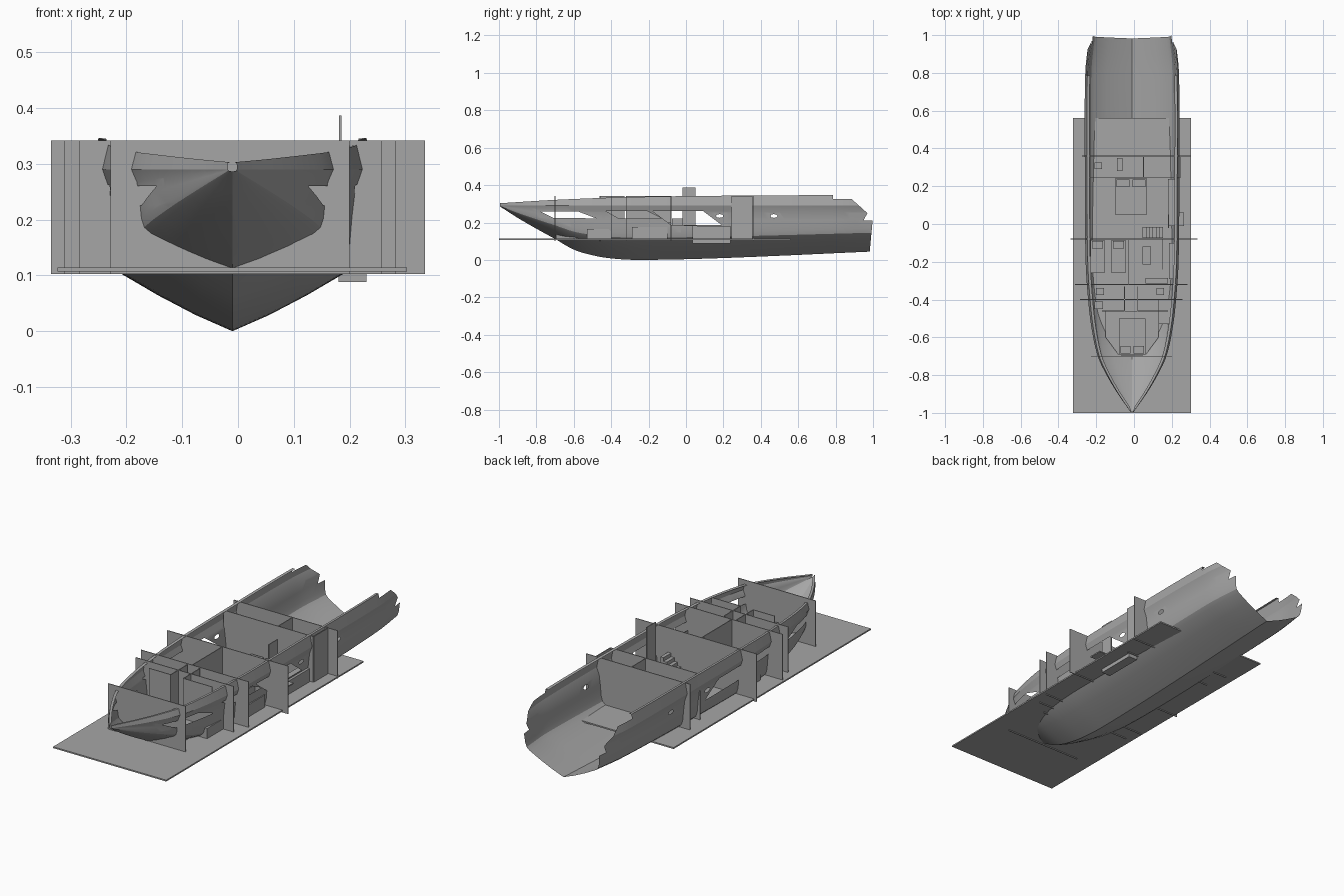
import bpy, bmesh, math
from mathutils import Vector

cube = bpy.data.objects.get("Cube")
if cube:
    bpy.data.objects.remove(cube, do_unlink=True)

grey = bpy.data.materials.new("plain_grey")
grey.use_nodes = True
colour = (0.38, 0.38, 0.38, 1)
grey.diffuse_color = colour
grey.node_tree.nodes["Principled BSDF"].inputs["Base Color"].default_value = colour

CX = -0.01           # hull centreline
FLOOR = 0.114        # walking surface
WALL_BASE, WALL_TOP = 0.102, 0.342


def finish(name, bm):
    mesh = bpy.data.meshes.new(name)
    bm.to_mesh(mesh)
    bm.free()
    mesh.materials.append(grey)
    obj = bpy.data.objects.new(name, mesh)
    bpy.context.collection.objects.link(obj)
    return obj


def prism(name, outline, z0, z1):
    """Extrude a plan outline upwards."""
    bm = bmesh.new()
    base = bm.faces.new([bm.verts.new((x, y, z0)) for x, y in outline])
    top = bmesh.ops.extrude_face_region(bm, geom=[base])["geom"]
    verts = [v for v in top if isinstance(v, bmesh.types.BMVert)]
    bmesh.ops.translate(bm, verts=verts, vec=(0, 0, z1 - z0))
    bmesh.ops.recalc_face_normals(bm, faces=bm.faces)
    return finish(name, bm)


def box(name, x0, x1, y0, y1, z0, z1):
    return prism(name, [(x0, y0), (x1, y0), (x1, y1), (x0, y1)], z0, z1)


def cross_wall(name, x0, x1, y):
    box(name, x0, x1, y - 0.002, y + 0.002, WALL_BASE, WALL_TOP)


def long_wall(name, x, y0, y1, z0=FLOOR, z1=WALL_TOP):
    box(name, x - 0.002, x + 0.002, y0, y1, z0, z1)


def curve(points, y):
    """Smooth interpolation through (y, value) pairs."""
    for i in range(len(points) - 1):
        (a, va), (b, vb) = points[i], points[i + 1]
        if y <= b or i == len(points) - 2:
            break

    def slope(j):
        lo, hi = points[max(j - 1, 0)], points[min(j + 1, len(points) - 1)]
        return (hi[1] - lo[1]) / (hi[0] - lo[0])
    t, d = (y - a) / (b - a), b - a
    return ((2*t**3 - 3*t**2 + 1) * va + (t**3 - 2*t**2 + t) * d * slope(i)
            + (3*t**2 - 2*t**3) * vb + (t**3 - t**2) * d * slope(i + 1))


def cut_out(bm, poly):
    """Remove a convex (y, z) opening right through both hull sides."""
    cy = sum(p[0] for p in poly) / len(poly)
    cz = sum(p[1] for p in poly) / len(poly)
    planes = []
    for (ya, za), (yb, zb) in zip(poly, poly[1:] + poly[:1]):
        n = Vector((0, zb - za, ya - yb)).normalized()
        p = Vector((0, ya, za))
        if n.dot(Vector((0, cy, cz)) - p) > 0:
            n = -n
        planes.append((p, n))
    ys, zs = [p[0] for p in poly], [p[1] for p in poly]
    for p, n in planes:
        near = [f for f in bm.faces
                if max(v.co.y for v in f.verts) >= min(ys) and min(v.co.y for v in f.verts) <= max(ys)
                and max(v.co.z for v in f.verts) >= min(zs) and min(v.co.z for v in f.verts) <= max(zs)]
        geom = set(near)
        for f in near:
            geom.update(f.edges)
            geom.update(f.verts)
        bmesh.ops.bisect_plane(bm, geom=list(geom), dist=1e-6, plane_co=p, plane_no=n)
    inside = [f for f in bm.faces
              if all(n.dot(f.calc_center_median() - p) < 0 for p, n in planes)]
    bmesh.ops.delete(bm, geom=inside, context='FACES')


# Hull lines: half beam, keel height and sheer height along the length
beam = [(-0.995, 0.008), (-0.9, 0.075), (-0.8, 0.135), (-0.7, 0.182), (-0.55, 0.215),
        (-0.4, 0.233), (-0.2, 0.246), (0.2, 0.25), (0.8, 0.248), (1, 0.226)]
keel = [(-0.995, 0.286), (-0.9, 0.225), (-0.8, 0.167), (-0.7, 0.112), (-0.6, 0.055),
        (-0.5, 0.025), (-0.4, 0.008), (-0.25, 0), (0.2, 0.01), (1, 0.045)]
sheer = [(-0.995, 0.303), (-0.7, 0.321), (-0.3, 0.336), (0.3, 0.344), (1, 0.347)]
# Half section as fractions of beam and knuckle height
section = [(0, 0), (0.27, 0.1), (0.54, 0.22), (0.8, 0.35), (0.87, 0.41), (0.9, 0.5),
           (0.92, 0.7), (0.945, 0.87), (1, 1)]
KNUCKLE = 0.29

bm = bmesh.new()
rows = []
STATIONS = 64
for i in range(STATIONS + 1):
    y = -0.995 + 1.995 * i / STATIONS
    w, k, s = curve(beam, y), curve(keel, y), curve(sheer, y)
    half = [(f * w, k + h * (KNUCKLE - k)) for f, h in section]
    half += [(w * 0.955, s), (w * 0.955 - min(0.014, w * 0.5), s - 0.002)]
    full = [(-x, z) for x, z in half[:0:-1]] + half
    rows.append([bm.verts.new((CX + x, y, z)) for x, z in full])
for a, b in zip(rows, rows[1:]):
    for j in range(len(a) - 1):
        bm.faces.new((a[j], a[j + 1], b[j + 1], b[j]))

# Long slanted windows
cut_out(bm, [(-0.78, 0.26), (-0.58, 0.26), (-0.48, 0.222), (-0.71, 0.225)])
cut_out(bm, [(-0.43, 0.262), (-0.21, 0.262), (-0.13, 0.222), (-0.36, 0.222)])
cut_out(bm, [(-0.18, 0.262), (0.09, 0.262), (0.19, 0.187), (-0.08, 0.187)])
# Portholes
for py in (0.18, 0.47):
    cut_out(bm, [(py + 0.02 * math.cos(a * math.pi / 4), 0.235 + 0.01 * math.sin(a * math.pi / 4))
                 for a in range(8)])
# Stepped stern quarters and raked open stern
cut_out(bm, [(0.785, 0.325), (1.1, 0.325), (1.1, 0.4), (0.785, 0.4)])
cut_out(bm, [(0.885, 0.326), (1.1, 0.326), (1.1, 0.25), (0.97, 0.25)])
cut_out(bm, [(0.97, 0.251), (1.1, 0.251), (1.1, 0.212), (0.95, 0.212)])
cut_out(bm, [(0.998, 0.213), (1.1, 0.213), (1.1, 0.02), (0.98, 0.02)])
hull = finish("hull", bm)
bpy.ops.object.select_all(action='DESELECT')
hull.select_set(True)
bpy.context.view_layer.objects.active = hull
bpy.ops.object.shade_smooth_by_angle(angle=math.radians(25))

# Cabin sole
box("floor", -0.323, 0.303, -1, 0.56, 0.107, FLOOR)

# Bulkheads across the hull
for name, x0, x1, y in [("bow_bulkhead", -0.228, 0.2, -0.7),
                        ("bath_bulkhead", -0.285, 0.257, -0.4),
                        ("cabin_bulkhead", -0.312, 0.283, -0.32),
                        ("main_bulkhead", -0.335, 0.335, -0.08),
                        ("aft_cabin_wall", -0.25, 0.245, 0.245),
                        ("aft_bulkhead", -0.275, 0.3, 0.36),
                        ("left_berth_wall", 0.02, 0.18, -0.46),
                        ("right_berth_wall", -0.17, -0.05, -0.46)]:
    cross_wall(name, x0, x1, y)

# Fore and aft partitions
long_wall("twin_cabin_wall", -0.03, -0.32, -0.08)
long_wall("right_bath_wall", -0.05, -0.46, -0.33)
long_wall("left_bath_wall", 0.02, -0.46, -0.33)
long_wall("galley_wall", 0.15, -0.24, -0.08, z1=0.2)
long_wall("aft_side_wall", 0.247, 0.245, 0.355)
long_wall("aft_closet_wall", 0.05, 0.25, 0.36)
long_wall("tall_panel", 0.183, -0.02, 0.05, z1=0.386)
box("side_shelf", 0.18, 0.265, -0.01, 0.06, 0.18, 0.186)

# Bow berth platform tapering forward
prism("berth_platform", [(-0.15, -0.46), (0.13, -0.46), (0.13, -0.6),
                         (0.06, -0.695), (-0.08, -0.695), (-0.15, -0.6)], FLOOR, 0.14)


def bed(name, x0, x1, y0, y1, pillow_end, count, z=FLOOR):
    box(name, x0, x1, y0, y1, z, z + 0.04)
    width = (x1 - x0) / count
    py = y1 - 0.045 if pillow_end > 0 else y0 + 0.005
    for i in range(count):
        px = x0 + i * width
        box(name + "_pillow", px + 0.008, px + width - 0.008, py, py + 0.04, z + 0.04, z + 0.055)


bed("bow_bed", -0.08, 0.06, -0.69, -0.5, -1, 2, 0.13)
bed("aft_bed", -0.1, 0.07, 0.05, 0.24, 1, 2)
bed("inner_twin_bed", -0.12, -0.045, -0.26, -0.085, 1, 1)
bed("outer_twin_bed", -0.23, -0.155, -0.26, -0.085, 1, 1)

# Stairs rising sideways
for i in range(6):
    x = 0.045 + i * 0.018
    box("stair_step", x, x + 0.018, -0.075, -0.015, FLOOR, FLOOR + 0.018 * (i + 1))

# Fixed furniture
box("aft_sofa", 0.18, 0.23, 0.035, 0.237, 0.088, 0.18)
box("galley_island", 0.045, 0.09, -0.215, -0.12, FLOOR, 0.175)
box("galley_counter", 0.185, 0.22, -0.29, -0.1, FLOOR, 0.175)
box("galley_bench", 0.06, 0.18, -0.315, -0.285, FLOOR, 0.17)
box("left_bath_cabinet", 0.13, 0.2, -0.53, -0.4, FLOOR, 0.165)
box("left_basin", 0.12, 0.16, -0.375, -0.34, FLOOR, 0.18)
box("right_bath_cabinet", -0.21, -0.165, -0.45, -0.41, FLOOR, 0.165)
box("right_basin", -0.2, -0.16, -0.375, -0.34, FLOOR, 0.18)
box("aft_basin", -0.21, -0.17, 0.29, 0.325, FLOOR, 0.18)
box("aft_cabinet", -0.09, -0.06, 0.28, 0.35, FLOOR, 0.2)
